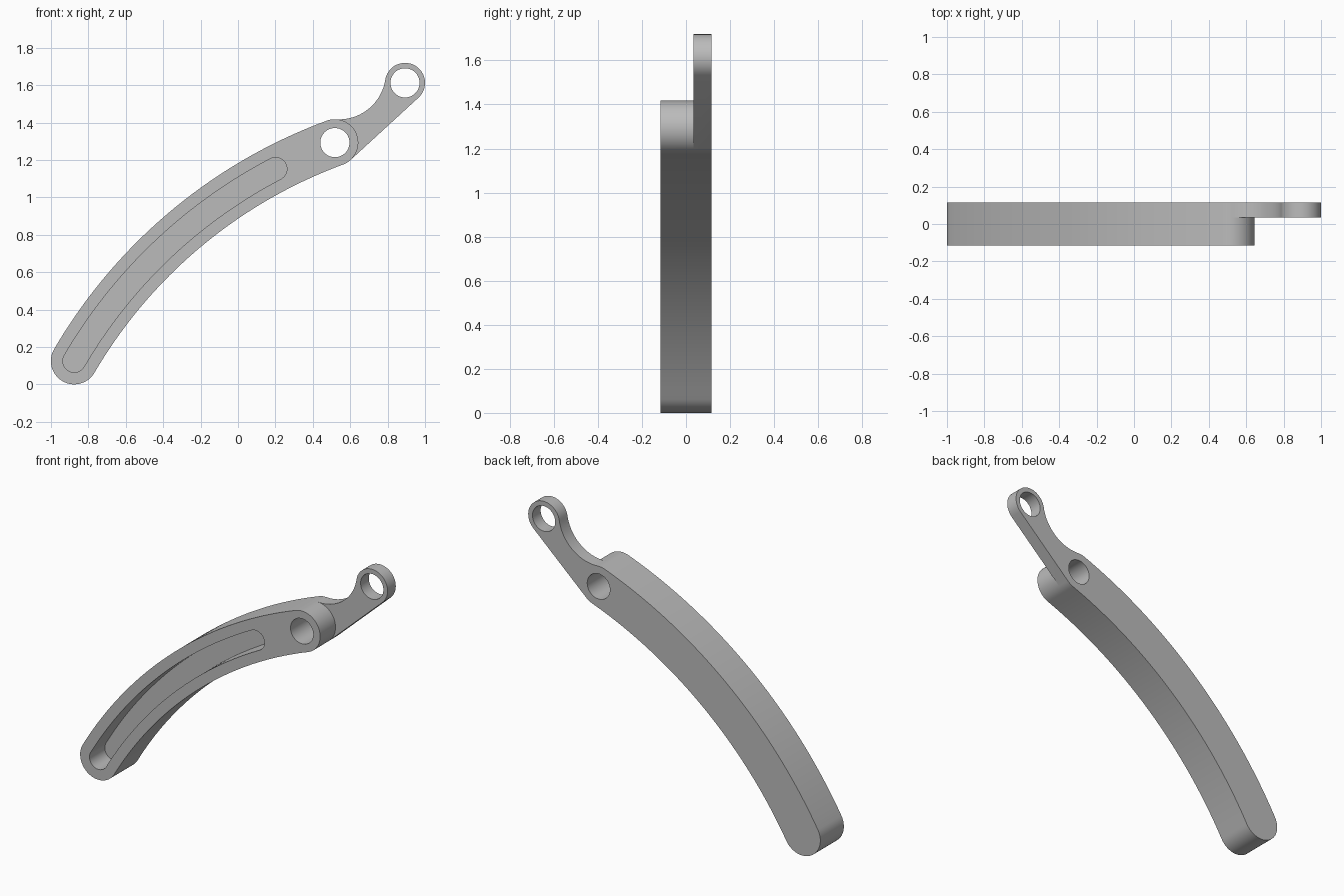
import bpy
import bmesh
from math import acos, atan2, cos, pi, radians, sin, sqrt
from mathutils import Vector

cube = bpy.data.objects.get("Cube")
if cube:
    bpy.data.objects.remove(cube, do_unlink=True)

FRONT, MID, BACK = -0.115, 0.035, 0.115     # depth layers along y


def polar(c, r, a):
    return Vector((c.x + r * cos(a), c.y + r * sin(a)))


def arc(c, r, a0, a1, n):
    return [polar(c, r, a0 + (a1 - a0) * i / n) for i in range(n + 1)]


def angle(v):
    return atan2(v.y, v.x)


def joined(*paths):
    """Chain paths, skipping points that repeat at the joints."""
    out = []
    for p in (p for path in paths for p in path):
        if not out or (p - out[-1]).length > 1e-5:
            out.append(p)
    return out


def loop(*paths):
    out = joined(*paths)
    return out[:-1] if (out[0] - out[-1]).length < 1e-5 else out


# Layout: curved arm, pivot boss, offset link with an eye
centre, sweep_r = Vector((1.447, -1.232)), 2.69
arm_r, eye_r, hole_r, slot_r, fillet_r = 0.125, 0.107, 0.078, 0.061, 0.25
a_pivot, a_tip, a_slot = radians(110.2), radians(149.7), radians(117.6)
pivot = polar(centre, sweep_r, a_pivot)
tip = polar(centre, sweep_r, a_tip)
slot_end = polar(centre, sweep_r, a_slot)
eye = Vector((0.893, 1.612))

# Concave fillet circle touching boss and eye, and the straight lower tangent
axis = eye - pivot
d = axis.length
u = axis / d
r1, r2 = arm_r + fillet_r, eye_r + fillet_r
along = (r1 * r1 - r2 * r2 + d * d) / (2 * d)
fillet = pivot + u * along + Vector((-u.y, u.x)) * sqrt(r1 * r1 - along * along)
a_top = angle(fillet - pivot)
a_low = angle(axis) - acos((arm_r - eye_r) / d)

# Outline pieces, counter-clockwise
arm_edge = joined(
    arc(pivot, arm_r, a_top, a_pivot, 6),
    arc(centre, sweep_r + arm_r, a_pivot, a_tip, 40),
    arc(tip, arm_r, a_tip, a_tip + pi, 28),
    arc(centre, sweep_r - arm_r, a_tip, a_pivot, 40),
    arc(pivot, arm_r, a_pivot - pi, a_low, 6))
boss_edge = arc(pivot, arm_r, a_low, a_top, 24)
link_edge = joined(
    [arm_edge[-1]],
    arc(eye, eye_r, a_low, angle(fillet - eye), 32),
    arc(fillet, fillet_r, angle(eye - fillet), angle(pivot - fillet), 20),
    [arm_edge[0]])
slot = loop(
    arc(centre, sweep_r + slot_r, a_slot, a_tip, 36),
    arc(tip, slot_r, a_tip, a_tip + pi, 20),
    arc(centre, sweep_r - slot_r, a_tip, a_slot, 36),
    arc(slot_end, slot_r, a_slot - pi, a_slot, 20))
pivot_hole = loop(arc(pivot, hole_r, 0, 2 * pi, 48))
eye_hole = loop(arc(eye, hole_r, 0, 2 * pi, 48))

bm = bmesh.new()


def wall(path, y0, y1, closed=False):
    pts = path + path[:1] if closed else path
    for p, q in zip(pts, pts[1:]):
        bm.faces.new([bm.verts.new((v.x, y, v.y))
                      for v, y in ((p, y0), (q, y0), (q, y1), (p, y1))])


def cap(y, *loops):
    edges = []
    for pts in loops:
        vs = [bm.verts.new((p.x, y, p.y)) for p in pts]
        edges += [bm.edges.new((vs[i - 1], vs[i])) for i in range(len(vs))]
    bmesh.ops.triangle_fill(bm, edges=edges, use_beauty=True,
                            normal=(0, -1, 0))


# Side walls
wall(arm_edge, FRONT, MID)
wall(arm_edge, MID, BACK)
wall(boss_edge, FRONT, MID)
wall(link_edge, MID, BACK)
wall(slot, FRONT, MID, True)
wall(pivot_hole, FRONT, BACK, True)
wall(eye_hole, MID, BACK, True)

# Flat faces: arm front, slot floor, link front, common back
cap(FRONT, loop(arm_edge, boss_edge), slot, pivot_hole)
cap(MID, slot)
cap(MID, loop(link_edge, boss_edge[::-1]), eye_hole)
cap(BACK, loop(arm_edge, link_edge), pivot_hole, eye_hole)

bmesh.ops.remove_doubles(bm, verts=bm.verts[:], dist=1e-5)
bmesh.ops.recalc_face_normals(bm, faces=bm.faces[:])

mesh = bpy.data.meshes.new("slotted_lever_arm")
bm.to_mesh(mesh)
bm.free()

# Single grey finish
grey = bpy.data.materials.new("plain_grey")
grey.use_nodes = True
colour = (0.5, 0.5, 0.5, 1)
grey.diffuse_color = colour
grey.node_tree.nodes["Principled BSDF"].inputs["Base Color"].default_value = colour
mesh.materials.append(grey)

lever = bpy.data.objects.new("slotted_lever_arm", mesh)
bpy.context.collection.objects.link(lever)
bpy.ops.object.select_all(action='DESELECT')
lever.select_set(True)
bpy.context.view_layer.objects.active = lever
bpy.ops.object.shade_smooth_by_angle(angle=radians(30))
